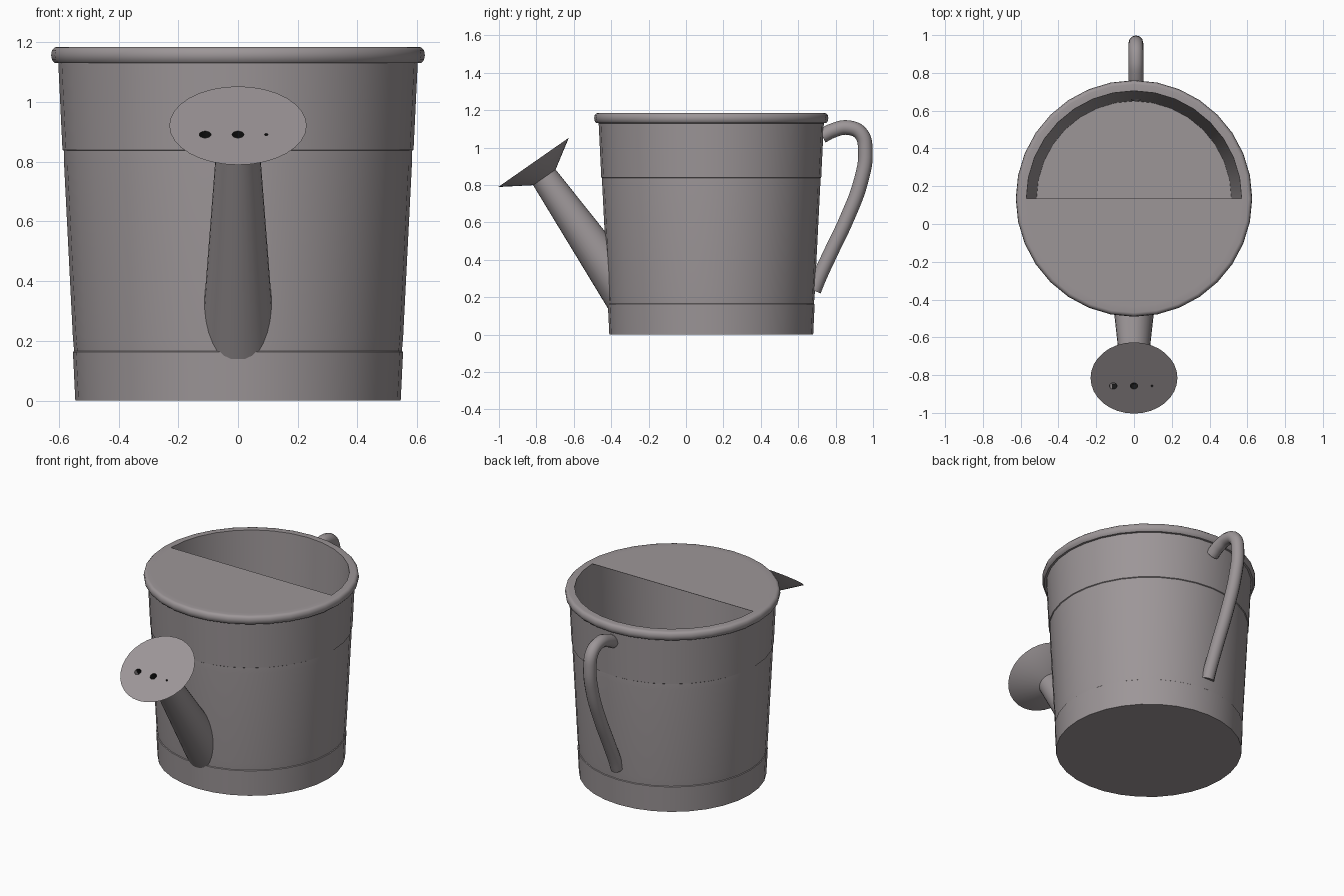
import bpy, bmesh, math
from mathutils import Vector

if "Cube" in bpy.data.objects:
    bpy.data.objects.remove(bpy.data.objects["Cube"])

CY = 0.135                      # body axis position in y
SEG = 32

# Dark warm grey metal
metal = bpy.data.materials.new("dark_metal")
metal.diffuse_color = (.335, .305, .313, 1)
metal.use_nodes = True
metal.node_tree.nodes["Principled BSDF"].inputs["Base Color"].default_value = metal.diffuse_color


def smooth(ob, angle):
    bpy.ops.object.select_all(action='DESELECT')
    ob.select_set(True)
    bpy.context.view_layer.objects.active = ob
    bpy.ops.object.shade_smooth_by_angle(angle=math.radians(angle))


def finish(name, bm, angle=35):
    bmesh.ops.recalc_face_normals(bm, faces=bm.faces)
    me = bpy.data.meshes.new(name)
    bm.to_mesh(me)
    bm.free()
    me.materials.append(metal)
    ob = bpy.data.objects.new(name, me)
    bpy.context.collection.objects.link(ob)
    smooth(ob, angle)
    return ob


def loft(bm, rings, cap_start=True, cap_end=True):
    vr = [[bm.verts.new(p) for p in ring] for ring in rings]
    n = len(vr[0])
    for a, b in zip(vr, vr[1:]):
        for i in range(n):
            j = (i + 1) % n
            bm.faces.new((a[i], a[j], b[j], b[i]))
    if cap_start:
        bm.faces.new(vr[0][::-1])
    if cap_end:
        bm.faces.new(vr[-1])


def circle(center, r, u, v, n=SEG):
    return [center + u * (r * math.cos(2 * math.pi * i / n)) + v * (r * math.sin(2 * math.pi * i / n))
            for i in range(n)]


X, Y, Z = Vector((1, 0, 0)), Vector((0, 1, 0)), Vector((0, 0, 1))

# Bucket: outer wall with two bands, rolled rim, inner wall and floor
profile = [(.545, 0), (.553, .163), (.549, .166), (.553, .21),
           (.583, .8), (.583, .837), (.588, .84), (.602, 1.13),
           (.614, 1.131), (.623, 1.141), (.626, 1.157), (.623, 1.174), (.614, 1.183),
           (.605, 1.185), (.570, 1.185), (.516, .03)]
bm = bmesh.new()
loft(bm, [circle(Vector((0, CY, z)), r, X, Y) for r, z in profile])
finish("bucket", bm)

# Half lid covering the front of the opening, a thin sheet
bm = bmesh.new()
arc = [(.571 * math.cos(a), CY + .571 * math.sin(a))
       for a in [math.pi + math.pi * i / 16 for i in range(17)]]
loft(bm, [[(x, y, z) for x, y in arc] for z in (1.183, 1.185)])
finish("half_lid", bm)

# Spout: tapered tube whose lower ring is slid onto the bucket wall
axis = Vector((0, -.572, .820)).normalized()
up = X.cross(axis)
neck = Vector((0, -.76, .845))
top_ring = circle(neck, .073, X, up)
far_ring = circle(neck - axis * .8, .124, X, up)
base_ring = []
for a, b in zip(top_ring, far_ring):
    lo, hi = 0.0, 1.0
    for _ in range(30):
        t = (lo + hi) / 2
        p = a.lerp(b, t)
        if math.hypot(p.x, p.y - CY) > .542 + .053 * p.z - .012:
            lo = t
        else:
            hi = t
    base_ring.append(a.lerp(b, hi))
bm = bmesh.new()
loft(bm, [base_ring, top_ring])
finish("spout", bm)

# Sprinkler rose with holes cut in its face
face = Vector((0, -.815, .921))
bm = bmesh.new()
loft(bm, [circle(neck - axis * .005, .073, X, up), circle(face, .230, X, up)])
rose = finish("sprinkler_rose", bm)
bm = bmesh.new()
down = -up if up.z > 0 else up
for x, r in ((-.11, .02), (0, .02), (.095, .006)):
    c = face + X * x + down * .052
    loft(bm, [circle(c - axis * .045, r, X, up, 16), circle(c + axis * .03, r, X, up, 16)])
cutter = finish("hole_cutter", bm)
cutter.hide_render = True
mod = rose.modifiers.new("holes", 'BOOLEAN')
mod.operation = 'DIFFERENCE'
mod.solver = 'EXACT'
mod.object = cutter
bpy.context.view_layer.objects.active = rose
bpy.ops.object.modifier_apply(modifier=mod.name)
bpy.data.objects.remove(cutter)
smooth(rose, 35)
# dark bottoms and walls of the holes
black = bpy.data.materials.new("hole_dark")
black.diffuse_color = (.01, .01, .01, 1)
black.use_nodes = True
black.node_tree.nodes["Principled BSDF"].inputs["Base Color"].default_value = black.diffuse_color
rose.data.materials.append(black)
for p in rose.data.polygons:
    depth = (p.center - face).dot(axis)
    radial = (p.center - face) - axis * depth
    if depth < -.005 and all(abs((rose.data.vertices[v].co - face - axis * (rose.data.vertices[v].co - face).dot(axis)).length) < .14
                             and (rose.data.vertices[v].co - face).dot(axis) > -.06 for v in p.vertices):
        p.material_index = len(rose.data.materials) - 1

# Handle: round tube swept along a smooth curve
path = [(.728, 1.062), (.785, 1.091), (.865, 1.107), (.935, 1.075), (.959, .98),
        (.935, .82), (.86, .62), (.77, .43), (.71, .30), (.684, .235)]
cu = bpy.data.curves.new("handle", 'CURVE')
cu.dimensions = '3D'
cu.bevel_depth = .039
cu.bevel_resolution = 4
cu.resolution_u = 6
cu.use_fill_caps = True
sp = cu.splines.new('BEZIER')
sp.bezier_points.add(len(path) - 1)
for bp, (y, z) in zip(sp.bezier_points, path):
    bp.co = (.01, y, z)
    bp.handle_left_type = bp.handle_right_type = 'AUTO'
cu.materials.append(metal)
handle = bpy.data.objects.new("handle", cu)
bpy.context.collection.objects.link(handle)
bpy.ops.object.select_all(action='DESELECT')
handle.select_set(True)
bpy.context.view_layer.objects.active = handle
bpy.ops.object.convert(target='MESH')
smooth(bpy.context.view_layer.objects.active, 40)
